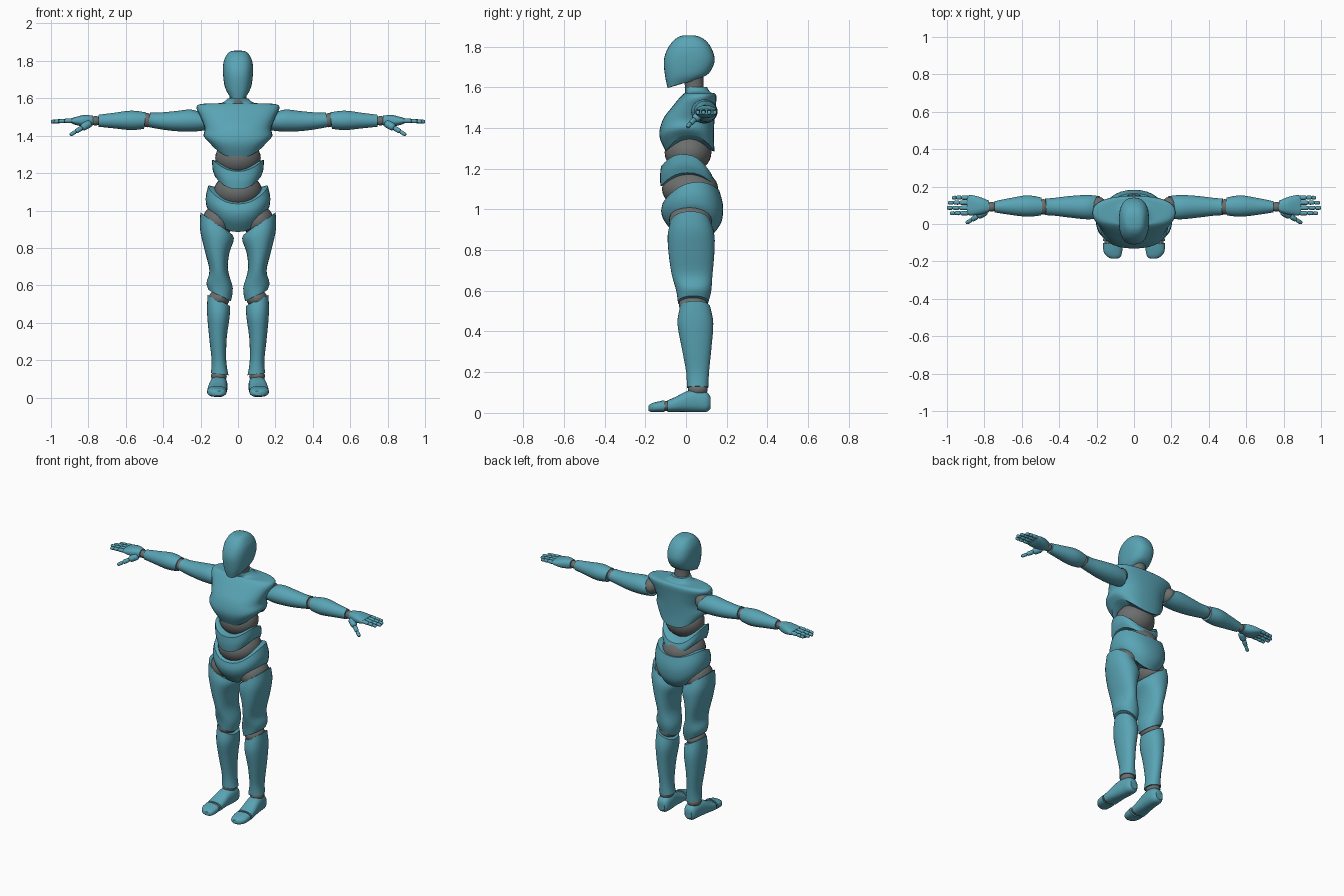
import bpy, bmesh, math
from mathutils import Matrix, Vector


def material(name, rgb):
    m = bpy.data.materials.new(name)
    m.diffuse_color = (*rgb, 1)
    return m


TEAL = material("teal shell", (0.10, 0.37, 0.46))
GREY = material("grey joint", (0.15, 0.155, 0.155))
AXES = {"z": lambda u, v, t: (u, v, t),
        "x": lambda u, v, t: (t, u, v),
        "y": lambda u, v, t: (u, t, v)}


def finish(name, bm, mat, mirror):
    bmesh.ops.recalc_face_normals(bm, faces=bm.faces)
    me = bpy.data.meshes.new(name)
    bm.to_mesh(me)
    bm.free()
    me.materials.append(mat)
    for p in me.polygons:
        p.use_smooth = True
    me.set_sharp_from_angle(angle=math.radians(40))
    ob = bpy.data.objects.new(name, me)
    bpy.context.collection.objects.link(ob)
    if mirror:
        ob.modifiers.new("Mirror", "MIRROR")


def loft(name, rings, axis="z", n=2.0, mirror=False, mat=TEAL, matrix=None, sides=32, steps=4):
    """Smooth loft. Ring: position, centre u, v, radius u, v, tilt along u, tilt along v, saddle."""
    rings = [tuple(r) + (0,) * (8 - len(r)) for r in rings]
    full = []
    for i in range(len(rings) - 1):
        a, b = rings[max(i - 1, 0)], rings[i]
        c, d = rings[i + 1], rings[min(i + 2, len(rings) - 1)]
        for k in range(steps):
            s = k / steps
            full.append([0.5 * (2 * q + (r - p) * s + (2 * p - 5 * q + 4 * r - w) * s * s
                                + (3 * q - p - 3 * r + w) * s ** 3)
                         for p, q, r, w in zip(a, b, c, d)])
    full.append(rings[-1])
    bm = bmesh.new()
    loops = []
    for t, cu, cv, ru, rv, su, sv, s2 in full:
        loop = []
        for k in range(sides):
            th = math.tau * k / sides
            c, s = math.cos(th), math.sin(th)
            u = cu + ru * math.copysign(abs(c) ** (2 / n), c)
            v = cv + rv * math.copysign(abs(s) ** (2 / n), s)
            w = t + su * c + sv * s + s2 * math.cos(2 * th)
            loop.append(bm.verts.new(AXES[axis](u, v, w)))
        loops.append(loop)
    for a, b in zip(loops, loops[1:]):
        for k in range(sides):
            j = (k + 1) % sides
            bm.faces.new((a[k], a[j], b[j], b[k]))
    for loop in (loops[0], loops[-1]):
        mid = bm.verts.new(sum((v.co for v in loop), Vector()) / sides)
        for k in range(sides):
            bm.faces.new((loop[k], loop[(k + 1) % sides], mid))
    if matrix:
        bm.transform(matrix)
    finish(name, bm, mat, mirror)


def ball(name, centre, radii, mirror=True):
    bm = bmesh.new()
    bmesh.ops.create_uvsphere(bm, u_segments=28, v_segments=16, radius=1,
                              matrix=Matrix.Translation(centre) @ Matrix.Diagonal((*radii, 1)))
    finish(name, bm, GREY, mirror)


def bone(name, p, q, r):
    """Rounded finger segment from p to q."""
    p, d = Vector(p), Vector(q) - Vector(p)
    rings = [(s * d.length, 0, 0, k * r, k * r)
             for s, k in ((0, 0.55), (0.15, 0.95), (0.5, 0.95), (0.85, 0.9), (1, 0.5))]
    m = Matrix.Translation(p) @ d.to_track_quat("Z", "Y").to_matrix().to_4x4()
    loft(name, rings, matrix=m, mirror=True, sides=12, steps=2)


# Head and neck
loft("head", [
    (1.62, 0, -0.01, 0.048, 0.08, 0, 0.024),
    (1.66, 0, 0.006, 0.07, 0.108, 0, 0.01),
    (1.73, 0, 0.016, 0.08, 0.125),
    (1.79, 0, 0.018, 0.078, 0.108),
    (1.83, 0, 0.018, 0.062, 0.078),
    (1.85, 0, 0.015, 0.042, 0.045),
    (1.855, 0, 0.015, 0.015, 0.015)], n=2.5)
loft("neck", [(1.55, 0, 0.045, 0.052, 0.052), (1.61, 0, 0.04, 0.046, 0.046),
              (1.68, 0, 0.03, 0.05, 0.055)], mat=GREY)

# Torso: shells with arched edges over grey cores
loft("chest", [
    (1.322, 0, 0.02, 0.15, 0.12, 0, 0, 0.038),
    (1.38, 0, 0.003, 0.183, 0.134, 0, 0, 0.018),
    (1.44, 0, 0.013, 0.178, 0.127),
    (1.50, 0, 0.037, 0.20, 0.108),
    (1.55, 0, 0.06, 0.222, 0.09),
    (1.57, 0, 0.066, 0.195, 0.075),
    (1.575, 0, 0.06, 0.09, 0.06),
    (1.60, 0, 0.048, 0.055, 0.055)], n=2.4)
ball("upper_abdomen", (0, 0.01, 1.28), (0.122, 0.115, 0.1), False)
loft("waist", [
    (1.147, 0, 0.008, 0.122, 0.133, 0, 0, 0.033),
    (1.185, 0, 0.005, 0.136, 0.133, 0, -0.01, 0.036),
    (1.23, 0, 0.002, 0.138, 0.125, 0, -0.02, 0.04)], n=2.3)
ball("lower_abdomen", (0, 0.02, 1.1), (0.13, 0.138, 0.1), False)
loft("pelvis", [
    (0.945, 0, 0.04, 0.16, 0.10, 0, 0, 0.06),
    (0.985, 0, 0.035, 0.17, 0.14, 0, 0, 0.045),
    (1.04, 0, 0.03, 0.172, 0.152, 0, 0.015, 0.036),
    (1.098, 0, 0.025, 0.16, 0.138, 0, 0.03, 0.033)], n=2.2)

# Legs
ball("hip_joint", (0.105, 0.022, 0.945), (0.085, 0.105, 0.085))
loft("thigh", [
    (0.93, 0.115, 0.022, 0.086, 0.10, 0.06),
    (0.87, 0.113, 0.025, 0.09, 0.115, 0.03),
    (0.78, 0.113, 0.027, 0.066, 0.112, 0.01),
    (0.68, 0.103, 0.03, 0.05, 0.10),
    (0.60, 0.098, 0.038, 0.07, 0.086, 0.015),
    (0.545, 0.098, 0.035, 0.06, 0.075, 0.03)], n=2.2, mirror=True)
ball("knee_joint", (0.1, 0.035, 0.53), (0.056, 0.07, 0.05))
loft("shin", [
    (0.52, 0.103, 0.045, 0.06, 0.074, 0.03),
    (0.44, 0.105, 0.046, 0.06, 0.088, 0.01),
    (0.32, 0.107, 0.052, 0.047, 0.073),
    (0.20, 0.102, 0.057, 0.039, 0.056),
    (0.125, 0.098, 0.057, 0.047, 0.053, 0.006)], n=2.2, mirror=True)
ball("ankle_joint", (0.102, 0.058, 0.115), (0.042, 0.048, 0.036))
loft("foot", [
    (0.12, 0.1, 0.05, 0.025, 0.03),
    (0.10, 0.1, 0.054, 0.04, 0.049),
    (0.05, 0.102, 0.06, 0.046, 0.056),
    (0, 0.107, 0.055, 0.048, 0.05),
    (-0.05, 0.111, 0.042, 0.051, 0.037),
    (-0.09, 0.113, 0.033, 0.052, 0.029)], axis="y", n=2.5, mirror=True)
ball("toe_joint", (0.113, -0.098, 0.033), (0.046, 0.026, 0.025))
loft("toe_cap", [
    (-0.108, 0.113, 0.033, 0.052, 0.029, 0.006),
    (-0.145, 0.113, 0.029, 0.05, 0.025),
    (-0.172, 0.108, 0.025, 0.038, 0.02),
    (-0.185, 0.104, 0.023, 0.018, 0.012)], axis="y", n=2.5, mirror=True)

# Arms
ball("shoulder_joint", (0.19, 0.09, 1.49), (0.045, 0.055, 0.05))
loft("upper_arm", [
    (0.19, 0.09, 1.48, 0.06, 0.05, 0, 0.022),
    (0.25, 0.09, 1.481, 0.065, 0.059, 0, 0.008),
    (0.34, 0.092, 1.478, 0.058, 0.053),
    (0.43, 0.092, 1.48, 0.047, 0.043),
    (0.475, 0.092, 1.486, 0.045, 0.039, 0, -0.005)], axis="x", mirror=True)
ball("elbow_joint", (0.485, 0.092, 1.483), (0.03, 0.041, 0.038))
loft("forearm", [
    (0.497, 0.094, 1.481, 0.048, 0.044, 0, -0.005),
    (0.57, 0.096, 1.482, 0.057, 0.052),
    (0.66, 0.094, 1.481, 0.045, 0.042),
    (0.745, 0.092, 1.48, 0.03, 0.032)], axis="x", mirror=True)
ball("wrist_joint", (0.762, 0.092, 1.48), (0.03, 0.026, 0.025))

# Hands
loft("palm", [
    (0.775, 0.094, 1.481, 0.03, 0.026),
    (0.82, 0.097, 1.48, 0.046, 0.031),
    (0.865, 0.1, 1.479, 0.054, 0.022),
    (0.892, 0.1, 1.48, 0.052, 0.013)], axis="x", n=2.5, mirror=True)
for f, (y, tip) in enumerate(((0.058, 0.984), (0.086, 1.0), (0.114, 0.994), (0.141, 0.973))):
    xs = [0.884 + (tip - 0.884) * s for s in (0, 0.44, 0.74, 1)]
    for k in range(3):
        bone(f"finger_{f + 1}_segment_{k + 1}", (xs[k], y, 1.481 - 0.002 * k),
             (xs[k + 1], y, 1.479 - 0.002 * k), 0.0125 - 0.001 * k)
thumb = [(0.79, 0.07, 1.468), (0.835, 0.042, 1.442), (0.868, 0.022, 1.422), (0.897, 0.005, 1.404)]
for k, r in enumerate((0.022, 0.014, 0.011)):
    bone(f"thumb_segment_{k + 1}", thumb[k], thumb[k + 1], r)
